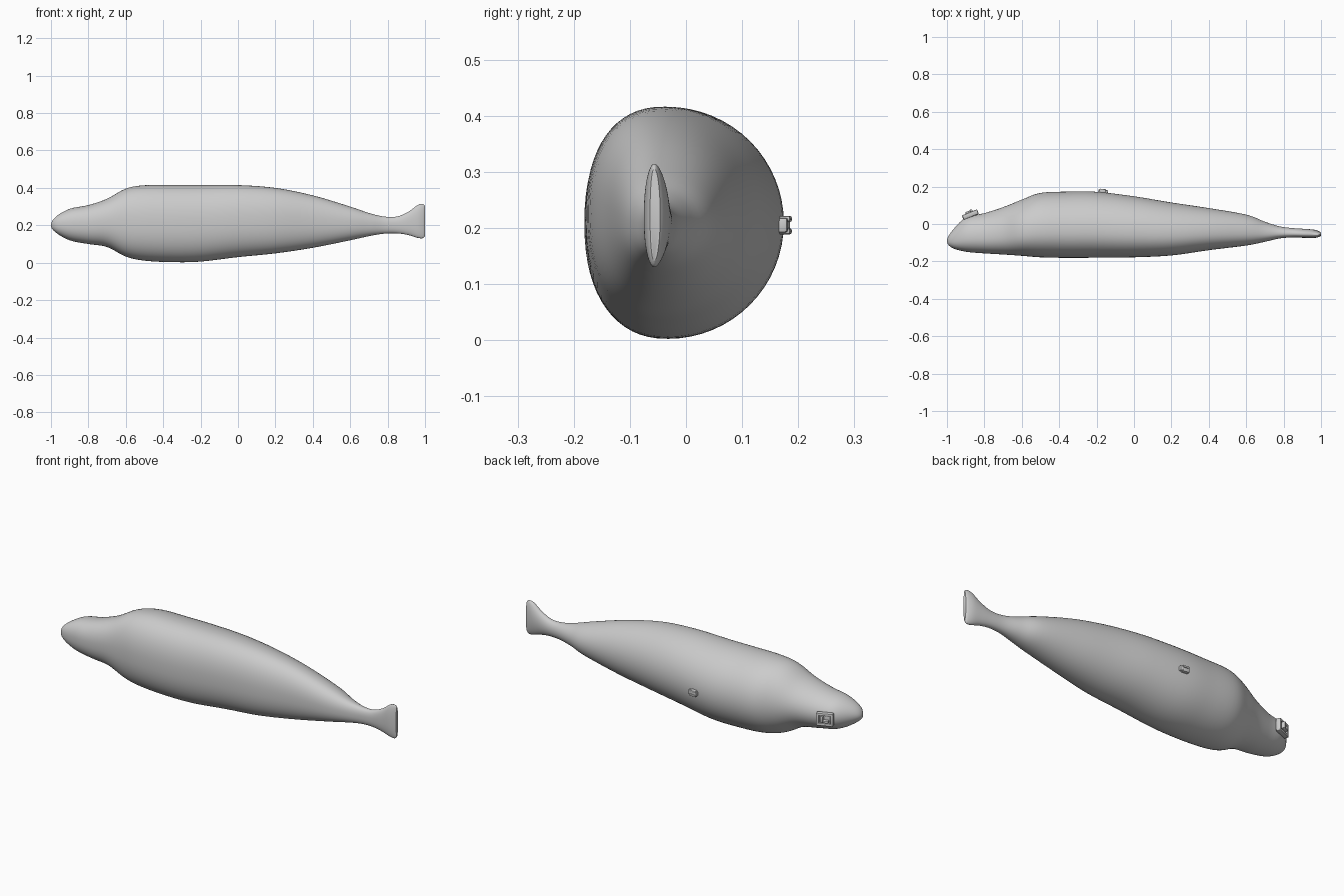
import bpy
import bmesh
from math import cos, sin, pi, radians
from mathutils import Vector, Matrix

default_cube = bpy.data.objects.get("Cube")
if default_cube:
    bpy.data.objects.remove(default_cube)

# One plain grey for the whole animal
grey = bpy.data.materials.new("soft grey")
grey.use_nodes = True
grey.diffuse_color = (0.6, 0.6, 0.6, 1)
grey.node_tree.nodes["Principled BSDF"].inputs["Base Color"].default_value = grey.diffuse_color


def finish(bm, name, angle):
    """Turn a bmesh into a smooth-shaded grey object."""
    bmesh.ops.recalc_face_normals(bm, faces=bm.faces)
    mesh = bpy.data.meshes.new(name)
    bm.to_mesh(mesh)
    bm.free()
    mesh.materials.append(grey)
    obj = bpy.data.objects.new(name, mesh)
    bpy.context.collection.objects.link(obj)
    bpy.ops.object.select_all(action="DESELECT")
    obj.select_set(True)
    bpy.context.view_layer.objects.active = obj
    bpy.ops.object.shade_smooth_by_angle(angle=radians(angle))
    return obj


# Body stations from nose to tail: x, low z, high z, front y, back y
stations = [Vector(s) for s in (
    (-1, .2, .2, -.09, -.09),
    (-.975, .162, .245, -.126, -.04),
    (-.9, .12, .288, -.148, .034),
    (-.8, .1, .308, -.157, .058),
    (-.7, .084, .342, -.163, .09),
    (-.6, .033, .396, -.17, .13),
    (-.5, .011, .414, -.178, .166),
    (-.35, .003, .415, -.181, .173),
    (-.2, .006, .415, -.18, .172),
    (0, .03, .415, -.178, .148),
    (.2, .05, .4, -.168, .115),
    (.4, .08, .36, -.14, .085),
    (.6, .12, .3, -.115, .05),
    (.7, .142, .266, -.095, .012),
    (.78, .155, .247, -.077, -.013),
    (.85, .157, .247, -.072, -.022),
    (.91, .148, .272, -.074, -.026),
    (.96, .133, .308, -.075, -.03),
    (.988, .131, .314, -.07, -.038),
    (1, .142, .305, -.064, -.046),
)]


def spline(points, steps):
    """Smooth curve through the stations, rounded off at the nose."""
    x, low, high, front, back = points[1]
    mirror = Vector((x, high, low, back, front))
    ext = [mirror] + points + [points[-1]]
    for i in range(len(points) - 1):
        a, b, c, d = ext[i:i + 4]
        for k in range(steps):
            t = k / steps
            yield (b * 2 + (c - a) * t + (a * 2 - b * 5 + c * 4 - d) * t ** 2
                   + (b * 3 - a - c * 3 + d) * t ** 3) / 2
    yield points[-1]


def section(bm, station, sides):
    """Egg-shaped ring: blunt at the front, more pointed at the back."""
    x, low, high, front, back = station
    mid_y = front + (back - front) * .42
    mid_z, half_z = (low + high) / 2, (high - low) / 2
    ring = []
    for i in range(sides):
        c, s = cos(2 * pi * i / sides), sin(2 * pi * i / sides)
        power = 2 / 2.3 if c < 0 else 1
        reach = back - mid_y if c > 0 else mid_y - front
        y = mid_y + reach * abs(c) ** power * (1 if c > 0 else -1)
        z = mid_z + half_z * abs(s) ** power * (1 if s > 0 else -1)
        ring.append(bm.verts.new((x, y, z)))
    return ring


# Body and tail as one continuous loft
bm = bmesh.new()
sides = 64
rings = [section(bm, s, sides) for s in spline(stations, 5)]
for r, q in zip(rings, rings[1:]):
    for i in range(sides):
        j = (i + 1) % sides
        bm.faces.new((r[i], r[j], q[j], q[i]))
bm.faces.new(rings[-1])
bmesh.ops.remove_doubles(bm, verts=bm.verts, dist=.0001)
finish(bm, "body_with_tail", 50)


def add_block(bm, place, centre, size, bevel):
    """Rounded block placed in a local frame."""
    part = bmesh.new()
    bmesh.ops.create_cube(part, size=1, matrix=Matrix.Translation(centre) @ Matrix.Diagonal((*size, 1)))
    bmesh.ops.bevel(part, geom=part.edges[:], offset=bevel, segments=2, affect="EDGES", profile=.5)
    part.transform(place)
    temp = bpy.data.meshes.new("temp")
    part.to_mesh(temp)
    part.free()
    bm.from_mesh(temp)
    bpy.data.meshes.remove(temp)


# Mouth: rounded lip frame with a raised inner fold
bm = bmesh.new()
place = Matrix.Translation((-.875, .05, .203)) @ Matrix.Rotation(radians(22), 4, "Z")
for side in (-1, 1):
    add_block(bm, place, (0, 0, side * .027), (.086, .026, .016), .006)
    add_block(bm, place, (side * .036, 0, 0), (.016, .026, .066), .006)
add_block(bm, place, (0, -.006, 0), (.07, .02, .05), .004)
add_block(bm, place, (.012, .008, .006), (.014, .034, .036), .005)
add_block(bm, place, (-.004, .008, -.008), (.034, .028, .013), .005)
finish(bm, "mouth", 40)

# Belly nub: low base with paired ridges
bm = bmesh.new()
place = Matrix.Translation((-.165, .174, .205)) @ Matrix.Rotation(radians(-6), 4, "Z")
add_block(bm, place, (0, 0, 0), (.052, .018, .026), .004)
for side in (-1, 1):
    add_block(bm, place, (-.004, .002, side * .011), (.036, .022, .011), .004)
finish(bm, "belly_nub", 40)
